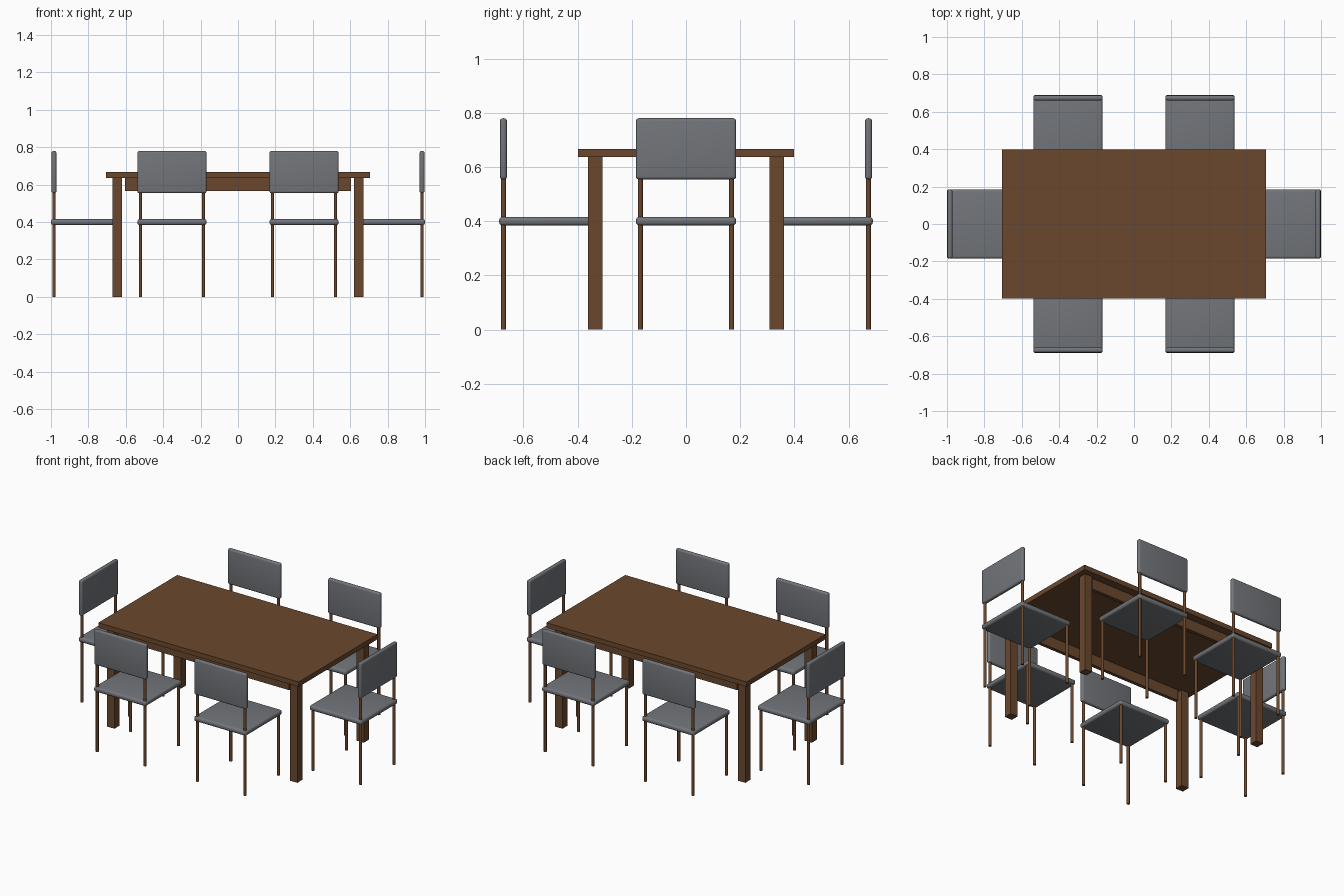
import bpy, math
from mathutils import Matrix, Vector

if "Cube" in bpy.data.objects:
    bpy.data.objects.remove(bpy.data.objects["Cube"])


def make_material(name, colour):
    mat = bpy.data.materials.new(name)
    mat.use_nodes = True
    mat.diffuse_color = colour
    for node in mat.node_tree.nodes:
        if node.type == 'BSDF_PRINCIPLED':
            node.inputs["Base Color"].default_value = colour
    return mat


wood = make_material("brown wood", (0.145, 0.064, 0.027, 1))
fabric = make_material("grey fabric", (0.168, 0.178, 0.195, 1))


def place(obj, name, mat, matrix):
    obj.name = name
    obj.data.materials.append(mat)
    obj.matrix_world = matrix @ obj.matrix_world
    return obj


def box(name, size, centre, mat, matrix=Matrix(), bevel=0):
    bpy.ops.mesh.primitive_cube_add(size=1)
    obj = bpy.context.object
    obj.data.transform(Matrix.Diagonal((*size, 1)))
    obj.matrix_world = Matrix.Translation(centre)
    if bevel:
        mod = obj.modifiers.new("rounded edges", 'BEVEL')
        mod.width = bevel
        mod.segments = 4
        bpy.ops.object.modifier_apply(modifier=mod.name)
        bpy.ops.object.shade_smooth_by_angle(angle=math.radians(35))
    return place(obj, name, mat, matrix)


def rod(name, x, y, top, mat, matrix):
    bpy.ops.mesh.primitive_cylinder_add(vertices=16, radius=0.009, depth=top)
    obj = bpy.context.object
    obj.matrix_world = Matrix.Translation((x, y, top / 2))
    bpy.ops.object.shade_smooth_by_angle(angle=math.radians(35))
    return place(obj, name, mat, matrix)


# Table: top, four square legs and two long aprons
TOP_Z, UNDER_Z = 0.667, 0.636
box("table_top", (1.414, 0.796, TOP_Z - UNDER_Z),
    (0, 0, (TOP_Z + UNDER_Z) / 2), wood)
for sy, side in ((-1, "front"), (1, "back")):
    for sx, hand in ((-1, "right"), (1, "left")):
        box(f"table_leg_{side}_{hand}", (0.052, 0.052, UNDER_Z),
            (sx * 0.645, sy * 0.335, UNDER_Z / 2), wood)
    box(f"table_apron_{side}", (1.206, 0.022, 0.069),
        (0, sy * 0.335, UNDER_Z - 0.0345), wood)


# Chair: local origin at the middle of its outer edge, seat running to +y
def chair(label, location, angle):
    m = Matrix.Translation(Vector(location)) @ Matrix.Rotation(angle, 4, 'Z')
    width = 0.37
    leg_x = width / 2 - 0.0165
    box(f"{label}_seat", (width, width, 0.032), (0, width / 2, 0.4),
        fabric, m, 0.013)
    box(f"{label}_backrest", (width, 0.026, 0.226), (0, 0.016, 0.667),
        fabric, m, 0.011)
    for sx, hand in ((-1, "a"), (1, "b")):
        rod(f"{label}_back_post_{hand}", sx * leg_x, 0.0165, 0.57, wood, m)
        rod(f"{label}_front_leg_{hand}", sx * leg_x, width - 0.0165, 0.39, wood, m)


# Two chairs along each long side, one at each end
for sx, hand in ((-1, "right"), (1, "left")):
    chair(f"front_{hand}_chair", (sx * 0.353, -0.69, 0), 0)
    chair(f"back_{hand}_chair", (sx * 0.353, 0.69, 0), math.pi)
    chair(f"{hand}_end_chair", (sx, 0, 0), sx * math.pi / 2)
